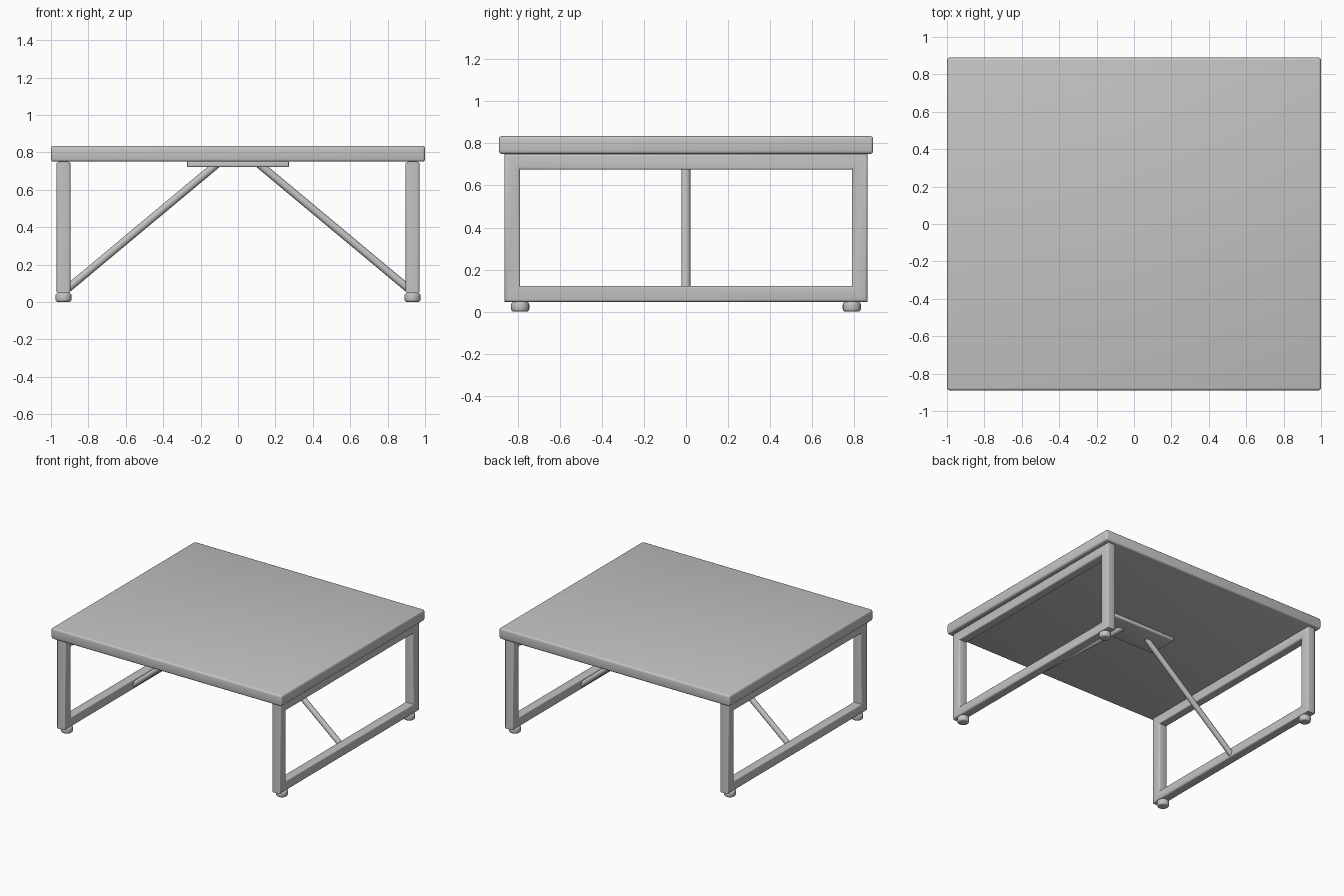
import bpy, bmesh, math
from mathutils import Vector

if "Cube" in bpy.data.objects:
    bpy.data.objects.remove(bpy.data.objects["Cube"])

metal = bpy.data.materials.new("grey_metal")
metal.diffuse_color = (0.55, 0.55, 0.55, 1)
metal.use_nodes = True
metal.node_tree.nodes["Principled BSDF"].inputs["Base Color"].default_value = metal.diffuse_color


def finish(obj, bevel=0.0, segments=3):
    """Colour, round the edges and smooth-shade one part."""
    obj.data.materials.append(metal)
    for p in obj.data.polygons:
        p.use_smooth = True
    if bevel:
        mod = obj.modifiers.new("rounded_edges", 'BEVEL')
        mod.width, mod.segments = bevel, segments
        mod.limit_method, mod.angle_limit = 'ANGLE', math.radians(40)
    bpy.ops.object.select_all(action='DESELECT')
    obj.select_set(True)
    bpy.context.view_layer.objects.active = obj
    if bevel:
        bpy.ops.object.modifier_apply(modifier="rounded_edges")
    bpy.ops.object.shade_smooth_by_angle(angle=math.radians(40))


def box(name, lo, hi, bevel):
    bpy.ops.mesh.primitive_cube_add(size=1, location=[(a + b) / 2 for a, b in zip(lo, hi)])
    obj = bpy.context.object
    obj.name = name
    obj.scale = [b - a for a, b in zip(lo, hi)]
    bpy.ops.object.transform_apply(location=False, rotation=False, scale=True)
    finish(obj, bevel)


def tube_frame(name, x, half_y, z0, z1, width):
    """Rectangular leg frame: rounded square tube with mitred corners."""
    h, r, steps = width / 2, 0.013, 3
    profile = []
    for q, (sx, sd) in enumerate(((1, 1), (-1, 1), (-1, -1), (1, -1))):
        for i in range(steps + 1):
            a = math.radians(90 * q + 90 * i / steps)
            profile.append((sx * (h - r) + r * math.cos(a), sd * (h - r) + r * math.sin(a)))
    zc, hz = (z0 + z1) / 2, (z1 - z0) / 2
    bm = bmesh.new()
    rings = []
    for sy, sz in ((1, 1), (-1, 1), (-1, -1), (1, -1)):
        rings.append([bm.verts.new((x + px, sy * (half_y - h + d), zc + sz * (hz - h + d)))
                      for px, d in profile])
    n = len(profile)
    for k in range(4):
        a, b = rings[k], rings[(k + 1) % 4]
        for i in range(n):
            j = (i + 1) % n
            bm.faces.new((a[i], a[j], b[j], b[i]))
    bmesh.ops.recalc_face_normals(bm, faces=bm.faces)
    mesh = bpy.data.meshes.new(name)
    bm.to_mesh(mesh)
    bm.free()
    obj = bpy.data.objects.new(name, mesh)
    bpy.context.collection.objects.link(obj)
    finish(obj)


def rod(name, start, end, radius, sides=20, bevel=0.0):
    a, b = Vector(start), Vector(end)
    bpy.ops.mesh.primitive_cylinder_add(vertices=sides, radius=radius, depth=(b - a).length,
                                        location=(a + b) / 2)
    obj = bpy.context.object
    obj.name = name
    obj.rotation_euler = (b - a).to_track_quat('Z', 'Y').to_euler()
    finish(obj, bevel)


# Table top and the mounting plate beneath it
box("table_top", (-1, -0.89, 0.75), (1, 0.89, 0.835), 0.014)
box("mounting_plate", (-0.272, -0.12, 0.722), (0.272, 0.12, 0.751), 0.006)

# Leg frames, feet and diagonal braces on both sides
for side, s in (("left", -1), ("right", 1)):
    tube_frame(side + "_leg_frame", s * 0.933, 0.863, 0.047, 0.75, 0.075)
    rod(side + "_brace", (s * 0.115, 0, 0.735), (s * 0.91, 0, 0.072), 0.021)
    for end, t in (("front", -1), ("back", 1)):
        rod(f"{side}_{end}_foot", (s * 0.933, t * 0.788, 0), (s * 0.933, t * 0.788, 0.048),
            0.043, 24, 0.013)
